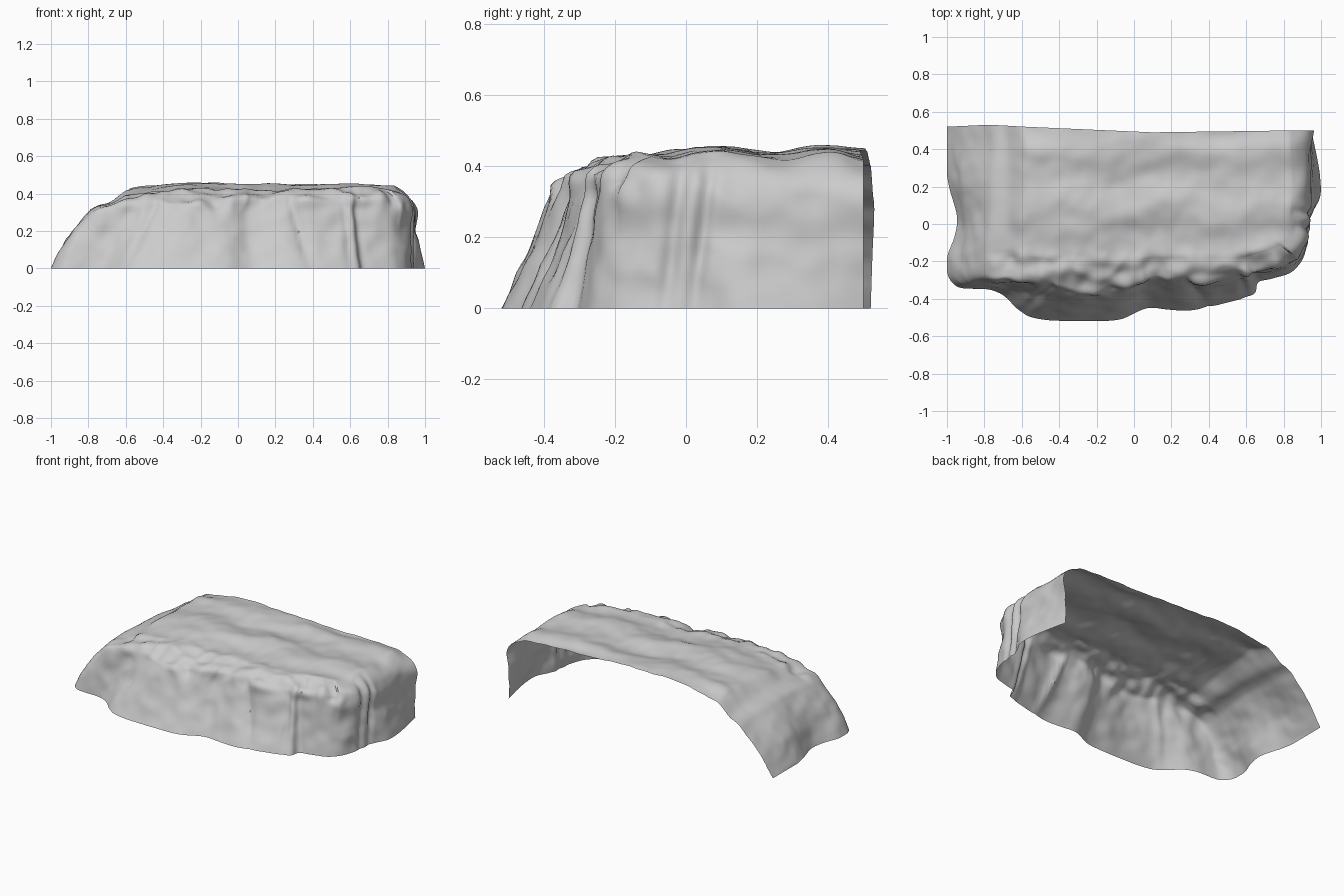
import bpy, bmesh, math
from mathutils import Vector, noise

if "Cube" in bpy.data.objects:
    bpy.data.objects.remove(bpy.data.objects["Cube"])

# Contours of the ledge, left-back corner -> front -> right-back corner
base = [(-1, .52), (-1, .25), (-.945, .02), (-1, -.2), (-.95, -.33), (-.73, -.36),
        (-.57, -.49), (-.33, -.52), (-.08, -.51), (.07, -.45), (.3, -.46), (.62, -.385),
        (.68, -.31), (.85, -.25), (.93, -.11), (.95, .05), (1, .2), (.95, .5)]
shoulder = [(-.77, .53, .28), (-.77, .27, .31), (-.78, 0, .32), (-.79, -.15, .31),
            (-.78, -.27, .3), (-.66, -.29, .34), (-.48, -.31, .36), (-.3, -.36, .35),
            (-.08, -.34, .36), (.07, -.29, .37), (.28, -.29, .37), (.56, -.28, .37),
            (.66, -.24, .37), (.83, -.2, .37), (.91, -.1, .36), (.93, .05, .35),
            (.94, .2, .35), (.94, .5, .34)]
rim = [(-.58, .52, .41), (-.58, .3, .42), (-.6, .05, .41), (-.6, -.08, .4),
       (-.58, -.15, .4), (-.5, -.17, .41), (-.4, -.18, .41), (-.28, -.2, .41),
       (-.08, -.2, .41), (.07, -.17, .42), (.28, -.17, .42), (.54, -.17, .42),
       (.64, -.15, .43), (.75, -.11, .43), (.82, -.05, .43), (.83, .05, .43),
       (.84, .2, .43), (.83, .5, .425)]
SUB, WALL, TOP = 14, 11, 40


def spline(pts, t, soft=1):
    """Catmull-Rom point at t in 0..len-1; soft=0 gives straight segments"""
    n = len(pts) - 1
    i = min(int(t), n - 1)
    f = t - i
    b, c = pts[i], pts[i + 1]
    a = pts[i - 1] if i else b * 2 - c
    d = pts[i + 2] if i + 2 <= n else c * 2 - b
    curve = .5 * (2 * b + (c - a) * f + (2 * a - 5 * b + 4 * c - d) * f * f
                  + (3 * b - a - 3 * c + d) * f ** 3)
    return b.lerp(c, f).lerp(curve, soft)


def gauss(x, w):
    return math.exp(-(x / w) ** 2)


B = [Vector((x, y, 0)) for x, y in base]
S = [Vector(p) for p in shoulder]
R = [Vector(p) for p in rim]
# Mid-wall contour, bulged out on the left, hollowed on the right
M = []
for b, s in zip(B, S):
    out = Vector((b.x - s.x, b.y - s.y, 0))
    bulge = (.05 if b.y > .4 else .14) if b.x < -.9 else -.2 if b.x > .9 else -.05
    M.append((b + s) / 2 + out * bulge)

# Loft the wall, then carry the rim in towards the middle of the open back edge
bm = bmesh.new()
centre = Vector((.1, .49, .438))
cols = []
for k in range((len(B) - 1) * SUB + 1):
    t = k / SUB
    ctrl = [spline(c, t) for c in (B, M, S, R)]
    soft = 1.1 if ctrl[0].x > .88 else .5
    path = ctrl + [ctrl[3].lerp(centre, .15)] if soft > 1 else ctrl
    col = [spline(path, j / WALL, soft) for j in range(3 * WALL + 1)]
    for j in range(1, TOP):
        f = j / TOP
        p = ctrl[3].lerp(centre, f)
        p.z = centre.z + (ctrl[3].z - centre.z) * (1 - f) ** 4
        col.append(p)
    cols.append([bm.verts.new(p) for p in col])
tip = bm.verts.new(centre)
for a, b in zip(cols, cols[1:]):
    for j in range(len(a) - 1):
        bm.faces.new((a[j], b[j], b[j + 1], a[j + 1]))
    bm.faces.new((a[-1], b[-1], tip))
bm.normal_update()

# Rock relief: clefts, lumps and a rough brow on the wall, long ripples on top
moves = []
for v in bm.verts:
    p, n = v.co, v.normal
    up = max(0, n.z) ** 2
    wall = 1 - up
    brow = gauss(p.z - .37, .05) * min(1, max(0, (-p.y - .12) / .06))
    strata = noise.noise(Vector((p.x * 6, p.y * 6, p.z * 4)))
    lumps = noise.noise(p * 12 + Vector((3, 7, 1)))
    ridge = .3 - abs(noise.noise(p * 7 + Vector((9, 2, 5))))
    d = wall * (.016 * strata + .008 * lumps + .012 * ridge)
    d += brow * (.025 * lumps + .03 * ridge)
    if p.y < -.15:
        for x0, slant, w, depth in ((.39, -.3, .022, .018), (.6, -.08, .02, .012),
                                    (.67, -.12, .022, .015), (-.6, .45, .025, .014)):
            d -= wall * depth * gauss(p.x - x0 - slant * p.z, w)
    if p.x > .85:
        for y0, w in ((-.06, .025), (.02, .022)):
            d -= wall * .02 * gauss(p.y - y0 - .12 * p.z, w)
    off = n * d
    ripple = .009 * math.cos((p.y - .07) * 2 * math.pi / .31 + 2 * noise.noise(p * 2.5))
    swell = .016 * gauss(p.x + .25, .18) + .006 * gauss(p.x - .6, .2)
    top_noise = .014 * noise.noise(Vector((p.x * 3, p.y * 7, 4))) + .006 * lumps
    off.z += up * min(1, max(0, (p.z - .36) / .06)) * (ripple + swell + top_noise)
    # narrow shelf on the left slope
    off.z -= .018 * gauss(p.x + .68, .05) * min(1, max(0, (p.z - .28) / .05)) \
        * min(1, max(0, (p.y + .25) / .1))
    if p.y > .45:
        off.y *= .2
    if p.z < 1e-4:
        off.z = 0
    off *= min(1, p.z * 5 + .4)
    moves.append((v, off))
for v, off in moves:
    v.co += off
    v.co.x = max(-1, min(1, v.co.x))
    v.co.z = max(0, v.co.z)

mesh = bpy.data.meshes.new("rock_ledge")
bm.to_mesh(mesh)
bm.free()
ledge = bpy.data.objects.new("rock_ledge", mesh)
bpy.context.collection.objects.link(ledge)
bpy.context.view_layer.objects.active = ledge
ledge.select_set(True)
bpy.ops.object.shade_smooth_by_angle(angle=math.radians(50))
